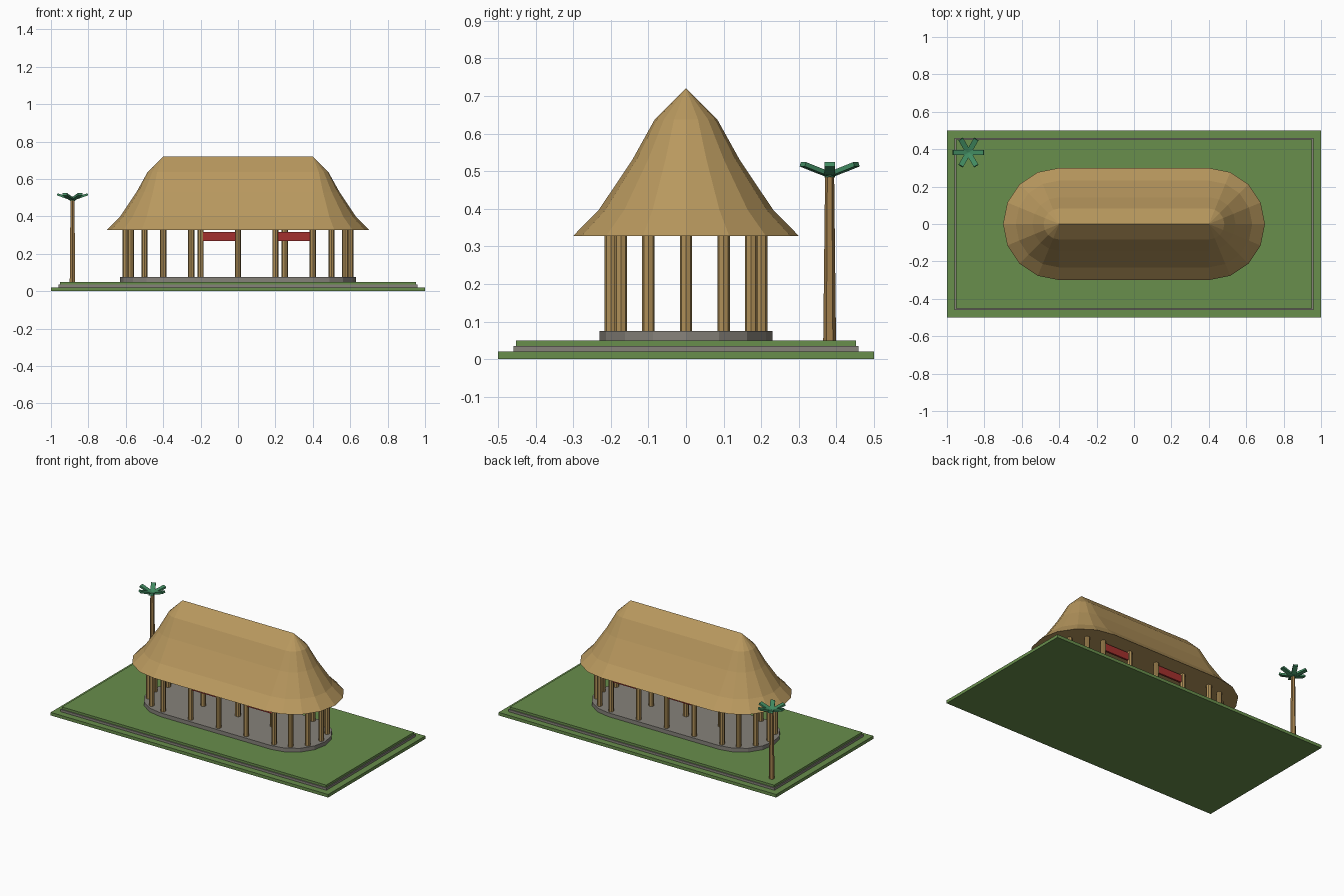
import bpy, bmesh, math
from mathutils import Matrix, Vector

if "Cube" in bpy.data.objects:
    bpy.data.objects.remove(bpy.data.objects["Cube"])


def material(name, rgb):
    lin = [((c / 255 + 0.055) / 1.055) ** 2.4 for c in rgb]
    m = bpy.data.materials.new(name)
    m.diffuse_color = (*lin, 1)
    m.use_nodes = True
    m.node_tree.nodes["Principled BSDF"].inputs["Base Color"].default_value = m.diffuse_color
    return m


GRASS = material("grass_green", (104, 142, 76))
STONE = material("stone_grey", (134, 130, 122))
THATCH = material("thatch_tan", (184, 152, 94))
WOOD = material("post_wood", (176, 144, 88))
TRUNK = material("trunk_brown", (160, 126, 76))
LEAF = material("palm_green", (66, 140, 98))
RED = material("blind_red", (164, 48, 46))


def finish(name, bm, mat):
    bmesh.ops.recalc_face_normals(bm, faces=bm.faces[:])
    me = bpy.data.meshes.new(name)
    bm.to_mesh(me)
    bm.free()
    me.materials.append(mat)
    ob = bpy.data.objects.new(name, me)
    bpy.context.collection.objects.link(ob)
    return ob


def box(name, centre, size, mat):
    bm = bmesh.new()
    bmesh.ops.create_cube(bm, size=1, matrix=Matrix.Translation(centre) @ Matrix.Diagonal((*size, 1)))
    return finish(name, bm, mat)


def pole(name, x, y, z0, z1, r0, r1, mat, sides=8):
    bm = bmesh.new()
    bmesh.ops.create_cone(bm, cap_ends=True, segments=sides, radius1=r0, radius2=r1, depth=z1 - z0,
                          matrix=Matrix.Translation((x, y, (z0 + z1) / 2)))
    return finish(name, bm, mat)


def stadium(r, z, half=0.4, seg=8):
    """Outline of two half circles joined by straight sides."""
    pts = []
    for side, start in ((1, -90), (-1, 90)):
        for i in range(seg + 1):
            a = math.radians(start + 180 * i / seg)
            pts.append((side * half + r * math.cos(a), r * math.sin(a), z))
    return pts


def stadium_loft(name, profile, mat):
    bm = bmesh.new()
    rings = [[bm.verts.new(p) for p in stadium(r, z)] for r, z in profile]
    n = len(rings[0])
    for a, b in zip(rings, rings[1:]):
        for i in range(n):
            j = (i + 1) % n
            bm.faces.new((a[i], a[j], b[j], b[i]))
    bm.faces.new(rings[0])
    if profile[-1][0] > 0:
        bm.faces.new(rings[-1])
    bmesh.ops.remove_doubles(bm, verts=bm.verts[:], dist=1e-4)
    return finish(name, bm, mat)


# Stepped ground
box("ground_slab", (0, 0, 0.01), (2, 1, 0.02), GRASS)
box("terrace_edge", (0, 0, 0.0275), (1.917, 0.917, 0.015), STONE)
box("upper_lawn", (0, 0, 0.0425), (1.905, 0.905, 0.015), GRASS)

# Stone platform and thatched roof
stadium_loft("stone_platform", [(0.23, 0.05), (0.23, 0.075)], STONE)
stadium_loft("thatched_roof", [(0.30, 0.328), (0.232, 0.397), (0.143, 0.53), (0.083, 0.638), (0, 0.72)], THATCH)

# Posts: rounded ends, long sides, and the inner row
spots = [(sx * (0.4 + 0.2 * math.cos(math.radians(a))), 0.2 * math.sin(math.radians(a)))
         for sx in (1, -1) for a in range(-90, 91, 30)]
spots += [(x, y) for x in (-0.2, 0, 0.2) for y in (-0.2, 0.2)]
for x, y in spots:
    pole("outer_post", x, y, 0.075, 0.335, 0.0165, 0.0165, WOOD)
for x in (-0.25, 0, 0.25):
    pole("inner_post", x, 0, 0.075, 0.335, 0.0165, 0.0165, WOOD)

# Red rolled blinds between some posts, front and back
for y in (-0.2, 0.2):
    for x in (-0.1, 0.3):
        box("red_blind", (x, y, 0.293), (0.18, 0.012, 0.048), RED)

# Palm tree
px, py = -0.885, 0.382
pole("palm_trunk", px, py, 0.05, 0.495, 0.017, 0.012, TRUNK, 6)
for i in range(6):
    leaf = box("palm_leaf", (0.042, 0, 0), (0.09, 0.028, 0.012), LEAF)
    leaf.data.transform(Matrix.Translation((px, py, 0.49))
                        @ Matrix.Rotation(math.radians(60 * i), 4, 'Z')
                        @ Matrix.Rotation(math.radians(-19), 4, 'Y'))
